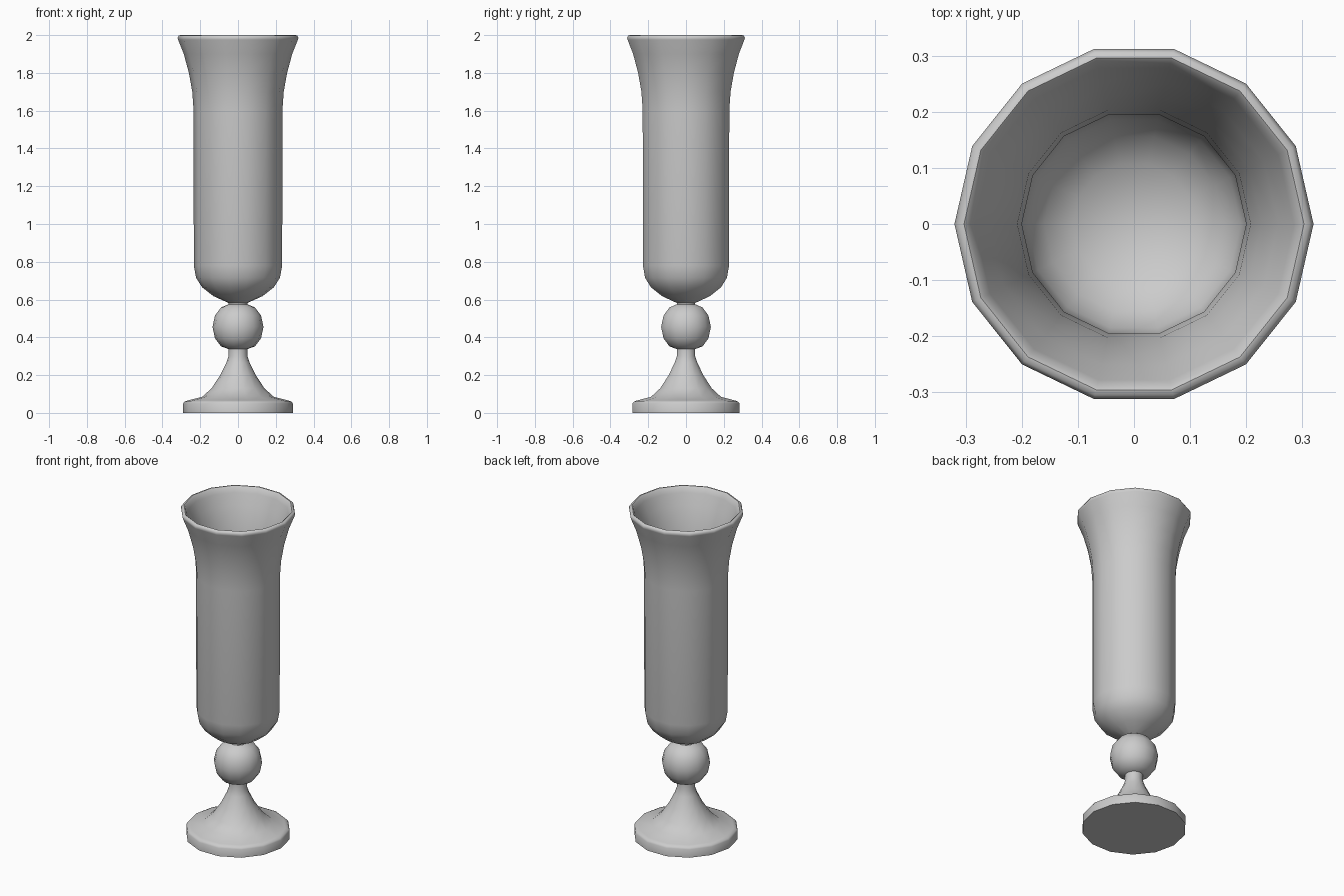
import bpy, bmesh, math

if "Cube" in bpy.data.objects:
    bpy.data.objects.remove(bpy.data.objects["Cube"])

SIDES = 14


def lathe(name, profile):
    """Revolve an (r, z) profile about z; r = 0 points become poles."""
    bm = bmesh.new()
    rings = []
    for r, z in profile:
        n = SIDES if r > 0 else 1
        rings.append([bm.verts.new((r * math.cos(2 * math.pi * i / SIDES),
                                    r * math.sin(2 * math.pi * i / SIDES), z))
                      for i in range(n)])
    for a, b in zip(rings, rings[1:]):
        for i in range(SIDES):
            j = (i + 1) % SIDES
            quad = [a[i % len(a)], a[j % len(a)], b[j % len(b)], b[i % len(b)]]
            bm.faces.new(list(dict.fromkeys(quad)))
    bmesh.ops.recalc_face_normals(bm, faces=bm.faces)
    mesh = bpy.data.meshes.new(name)
    bm.to_mesh(mesh)
    bm.free()
    ob = bpy.data.objects.new(name, mesh)
    bpy.context.collection.objects.link(ob)
    bpy.ops.object.select_all(action='DESELECT')
    ob.select_set(True)
    bpy.context.view_layer.objects.active = ob
    bpy.ops.object.shade_smooth_by_angle(angle=math.radians(50))
    return ob


# Whole goblet as one closed turned profile: foot, stem, ball, bowl
foot = [(0, 0), (0.29, 0), (0.29, 0.05), (0.283, 0.06), (0.265, 0.066),
        (0.19, 0.085), (0.14, 0.13), (0.094, 0.2), (0.062, 0.265), (0.05, 0.3)]
ball = [(0.05, 0.338), (0.09, 0.352), (0.122, 0.395), (0.135, 0.455),
        (0.122, 0.515), (0.09, 0.558), (0.05, 0.575)]
bowl_outside = [(0.05, 0.582), (0.13, 0.618), (0.19, 0.665), (0.222, 0.715),
                (0.234, 0.78), (0.235, 1.6), (0.242, 1.7), (0.26, 1.8),
                (0.287, 1.9), (0.317, 1.975)]
rim = [(0.32, 1.987), (0.313, 1.998), (0.303, 2.0), (0.295, 1.993)]
bowl_inside = [(0.285, 1.965), (0.257, 1.9), (0.228, 1.8), (0.208, 1.7),
               (0.2, 1.6), (0.2, 0.78), (0.19, 0.725), (0.16, 0.68),
               (0.11, 0.64), (0, 0.615)]
lathe("goblet", foot + ball + bowl_outside + rim + bowl_inside)
